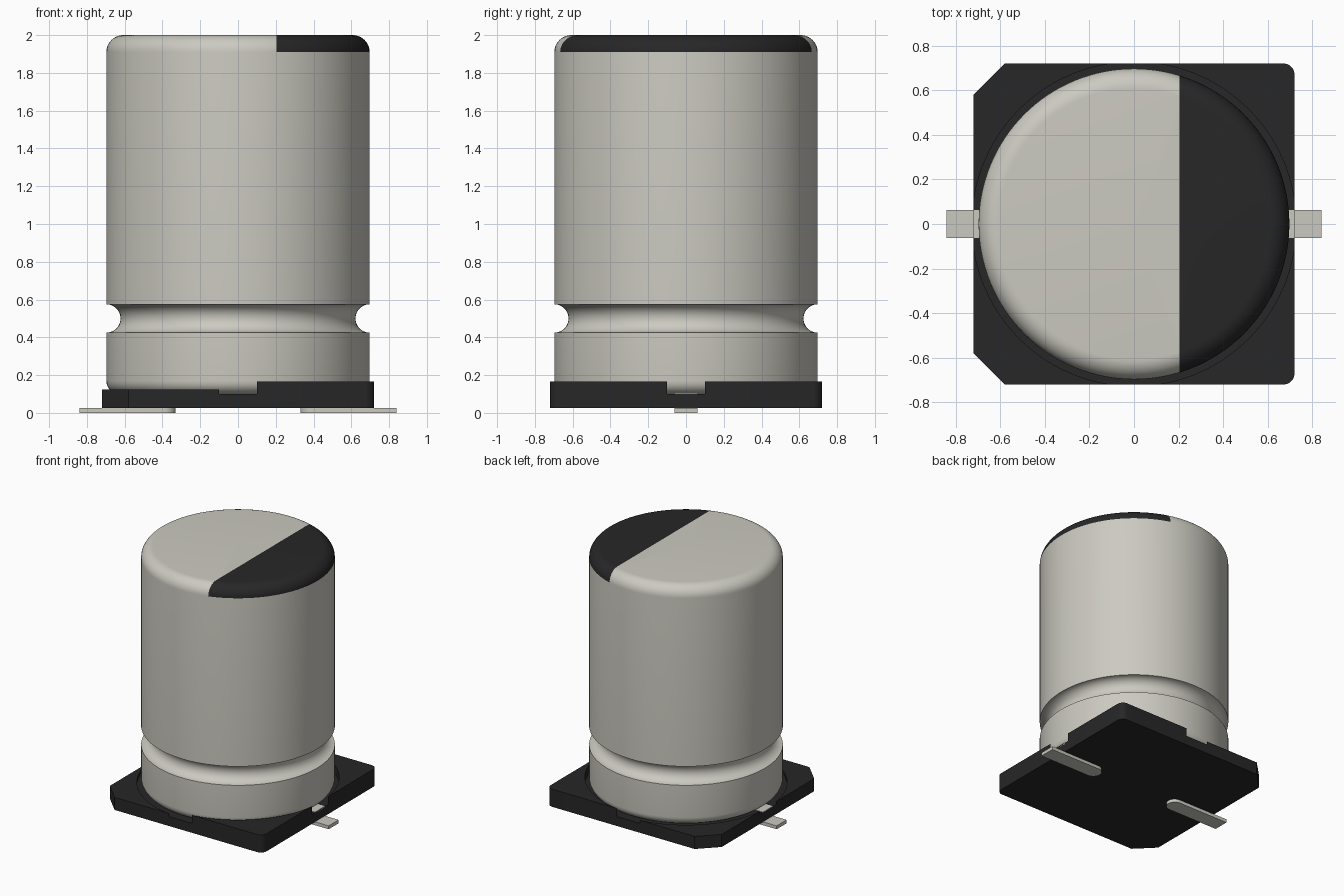
import bpy, bmesh
from math import pi, cos, sin, radians
from mathutils import Vector

if "Cube" in bpy.data.objects:
    bpy.data.objects.remove(bpy.data.objects["Cube"], do_unlink=True)


def material(name, rgb):
    m = bpy.data.materials.new(name)
    m.use_nodes = True
    m.diffuse_color = (*rgb, 1)
    m.node_tree.nodes["Principled BSDF"].inputs["Base Color"].default_value = (*rgb, 1)
    return m


metal = material("pale metal", (0.60, 0.59, 0.53))
black = material("black plastic", (0.02, 0.02, 0.02))


def add_object(name, bm, *mats):
    bmesh.ops.recalc_face_normals(bm, faces=bm.faces)
    mesh = bpy.data.meshes.new(name)
    bm.to_mesh(mesh)
    bm.free()
    ob = bpy.data.objects.new(name, mesh)
    bpy.context.collection.objects.link(ob)
    for m in mats:
        mesh.materials.append(m)
    return ob


def activate(ob):
    bpy.ops.object.select_all(action='DESELECT')
    ob.select_set(True)
    bpy.context.view_layer.objects.active = ob


def smooth(ob, angle=30):
    activate(ob)
    bpy.ops.object.shade_smooth_by_angle(angle=radians(angle))


def arc(cx, cy, r, start, end, n):
    """Points on an arc, angles in degrees."""
    angles = [radians(start + (end - start) * i / n) for i in range(n + 1)]
    return [(cx + r * cos(a), cy + r * sin(a)) for a in angles]


def prism(name, outline, z0, z1, *mats):
    bm = bmesh.new()
    face = bm.faces.new([bm.verts.new((x, y, z0)) for x, y in outline])
    top = bmesh.ops.extrude_face_region(bm, geom=[face])["geom"]
    bmesh.ops.translate(bm, vec=(0, 0, z1 - z0),
                        verts=[v for v in top if isinstance(v, bmesh.types.BMVert)])
    return add_object(name, bm, *mats)


def rect(x0, x1, y0, y1):
    return [(x0, y0), (x1, y0), (x1, y1), (x0, y1)]


# Can: lathed profile with rounded ends and a crimp groove
R, SHOULDER, MARK_X = 0.697, 1.91, 0.205
profile = [(0, 0.1)]
profile += arc(R - 0.07, 0.17, 0.07, -90, 0, 8)
profile += arc(R, 0.5, 0.075, 270, 90, 18)
profile += arc(R - 0.09, SHOULDER, 0.09, 0, 90, 10)
profile += [(0, 2.0)]
bm = bmesh.new()
verts = [bm.verts.new((r, 0, z)) for r, z in profile]
edges = [bm.edges.new(pair) for pair in zip(verts, verts[1:])]
bmesh.ops.spin(bm, geom=verts + edges, cent=(0, 0, 0), axis=(0, 0, 1),
               angle=2 * pi, steps=128, use_duplicate=False)
bmesh.ops.remove_doubles(bm, verts=bm.verts, dist=1e-4)

# Polarity mark: cut the crown along a straight line and colour one side
crown = [f for f in bm.faces if f.calc_center_median().z > SHOULDER]
geom = crown + list({e for f in crown for e in f.edges}) + list({v for f in crown for v in f.verts})
bmesh.ops.bisect_plane(bm, geom=geom, dist=1e-5, plane_co=Vector((MARK_X, 0, 0)),
                       plane_no=Vector((1, 0, 0)))
for f in bm.faces:
    c = f.calc_center_median()
    f.material_index = int(c.z > SHOULDER and c.x > MARK_X)
smooth(add_object("can", bm, metal, black))

# Base: square plate with two chamfered and two rounded corners
B, CH, F = 0.72, 0.14, 0.05
outline = [(-B, B - CH), (-B, -B + CH), (-B + CH, -B)]
outline += arc(B - F, -B + F, F, -90, 0, 8)
outline += arc(B - F, B - F, F, 0, 90, 8)
outline += [(-B + CH, B)]
base = prism("base", outline, 0.025, 0.165, black)

# Cut the round seat, the cross slots and the lower half
cutters = [
    prism("seat_cutter", arc(0, 0, 0.727, 0, 357.1875, 127), 0.1, 0.5),
    prism("slot_cutter_x", rect(-1, 1, -0.1, 0.1), 0.1, 0.5),
    prism("slot_cutter_y", rect(-0.1, 0.1, -1, 1), 0.1, 0.5),
    prism("step_cutter", rect(-1, 0, -1, 1), 0.125, 0.5),
]
for cutter in cutters:
    activate(base)
    mod = base.modifiers.new("cut", 'BOOLEAN')
    mod.operation, mod.solver, mod.object = 'DIFFERENCE', 'EXACT', cutter
    bpy.ops.object.modifier_apply(modifier=mod.name)
    bpy.data.objects.remove(cutter, do_unlink=True)
smooth(base)

# Terminals: flat leads with a rounded inner end, and tabs in the side slots
W = 0.062
for side, s in (("left", 1), ("right", -1)):
    lead = [(0.84, -W), (0.84, W)] + arc(0.33 + W, 0, W, 90, 270, 16)
    smooth(prism(side + "_lead", [(s * x, y) for x, y in lead], 0, 0.027, metal))
    tab = rect(0.6, B, -W, W)
    prism(side + "_tab", [(s * x, y) for x, y in tab], 0.09, 0.104, metal)
